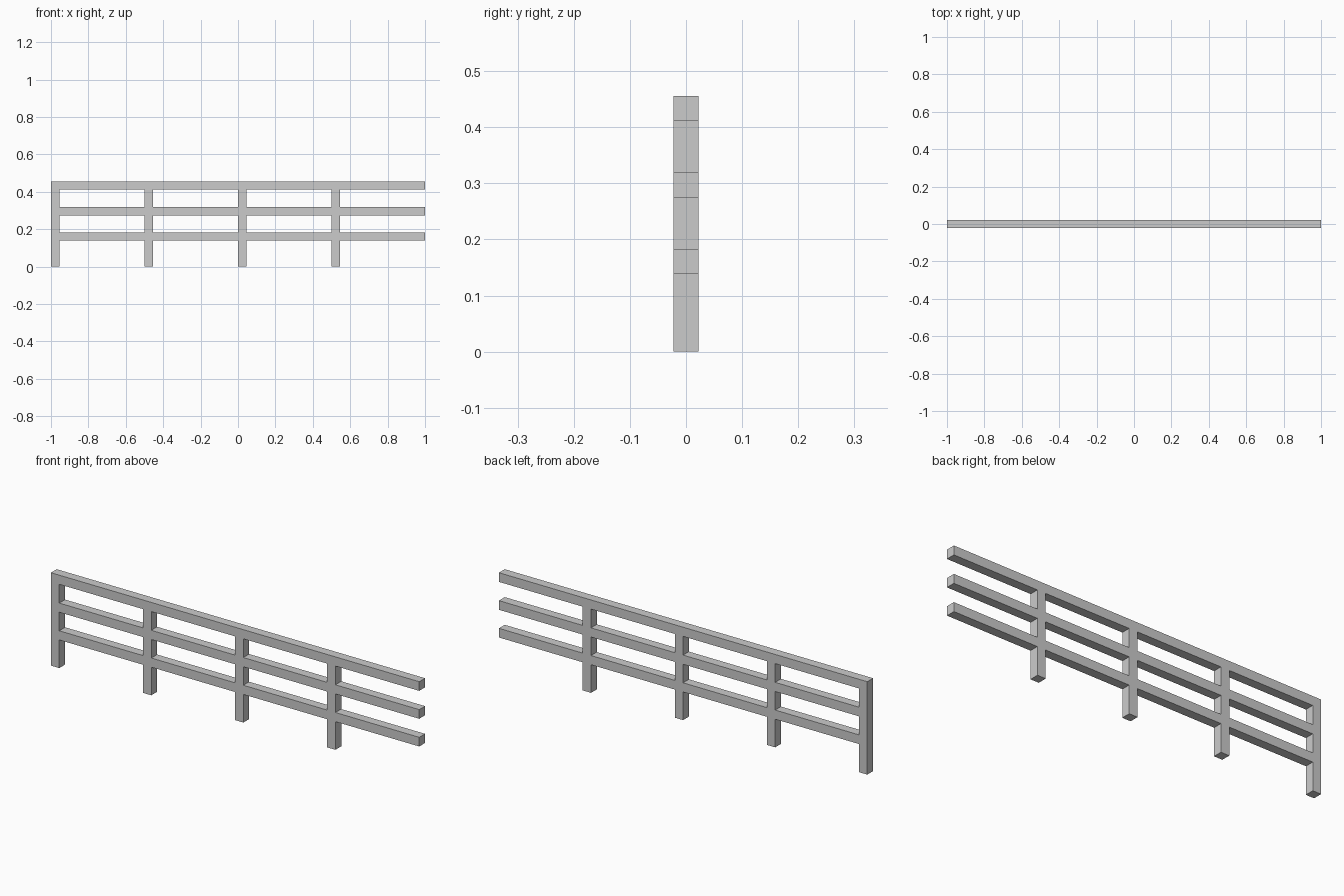
import bpy
import bmesh

if "Cube" in bpy.data.objects:
    bpy.data.objects.remove(bpy.data.objects["Cube"])

T = 0.045                                   # square timber thickness
POSTS = [-1.0, -0.5, 0.0, 0.5]              # left edge of each post
RAILS = [0.138, 0.274, 0.411]               # lower edge of each rail

xs = [x + d for x in POSTS for d in (0, T)] + [1.0]
zs = [0.0] + [z + d for z in RAILS for d in (0, T)]

bm = bmesh.new()
verts = {}


def vert(i, k):
    if (i, k) not in verts:
        verts[i, k] = bm.verts.new((xs[i], -T / 2, zs[k]))
    return verts[i, k]


# Front outline: even columns are posts, odd rows are rails
for i in range(len(xs) - 1):
    for k in range(len(zs) - 1):
        if i % 2 == 0 or k % 2 == 1:
            bm.faces.new([vert(i, k), vert(i + 1, k),
                          vert(i + 1, k + 1), vert(i, k + 1)])

# Thickness: one continuous solid with no faces inside the joints
ext = bmesh.ops.extrude_face_region(bm, geom=bm.faces[:], use_keep_orig=True)
back = [g for g in ext["geom"] if isinstance(g, bmesh.types.BMVert)]
bmesh.ops.translate(bm, verts=back, vec=(0, T, 0))
bmesh.ops.recalc_face_normals(bm, faces=bm.faces[:])

mesh = bpy.data.meshes.new("rail_fence")
bm.to_mesh(mesh)
bm.free()
bpy.context.collection.objects.link(bpy.data.objects.new("rail_fence", mesh))
